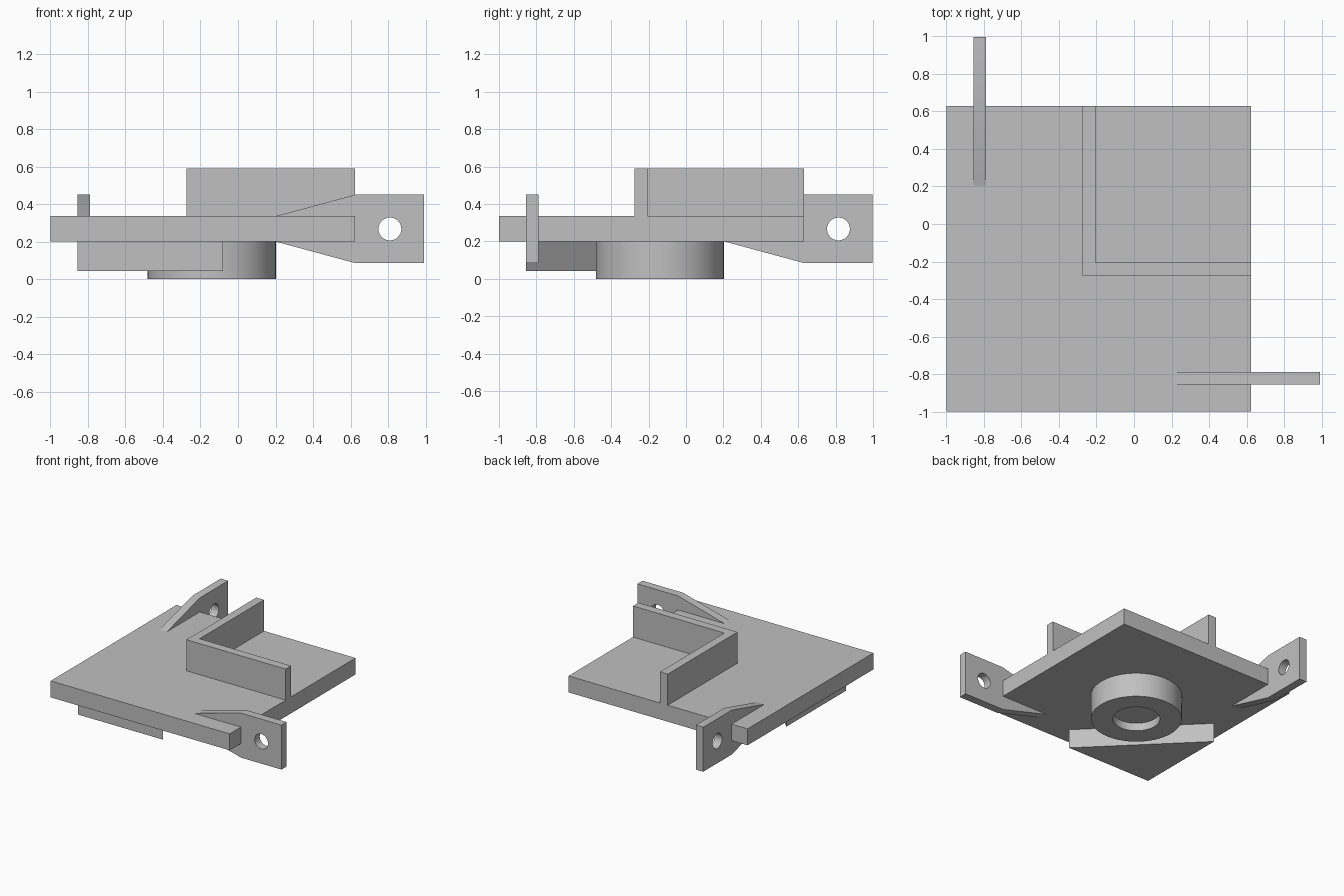
import bpy, bmesh, math
from mathutils import Matrix

cube = bpy.data.objects.get("Cube")
if cube:
    bpy.data.objects.remove(cube, do_unlink=True)

grey = bpy.data.materials.new("plain_grey")
grey.use_nodes = True
GREY = (0.53, 0.53, 0.53, 1)
grey.diffuse_color = GREY
grey.node_tree.nodes["Principled BSDF"].inputs["Base Color"].default_value = GREY


def finish(name, bm):
    """Turn a bmesh into a grey object."""
    bmesh.ops.recalc_face_normals(bm, faces=bm.faces)
    mesh = bpy.data.meshes.new(name)
    bm.to_mesh(mesh)
    bm.free()
    mesh.materials.append(grey)
    obj = bpy.data.objects.new(name, mesh)
    bpy.context.collection.objects.link(obj)
    return obj


def prism(name, outline, low, high, matrix=Matrix()):
    """Extrude a flat outline from low to high, then place it."""
    bm = bmesh.new()
    face = bm.faces.new([bm.verts.new((x, y, low)) for x, y in outline])
    result = bmesh.ops.extrude_face_region(bm, geom=[face])
    top = [v for v in result["geom"] if isinstance(v, bmesh.types.BMVert)]
    bmesh.ops.translate(bm, verts=top, vec=(0, 0, high - low))
    bmesh.ops.transform(bm, matrix=matrix, verts=bm.verts)
    return finish(name, bm)


def drum(name, radius, low, high, x, y, matrix=Matrix()):
    bm = bmesh.new()
    bmesh.ops.create_cone(bm, cap_ends=True, segments=64, radius1=radius, radius2=radius,
                          depth=high - low,
                          matrix=matrix @ Matrix.Translation((x, y, (low + high) / 2)))
    return finish(name, bm)


def cut(target, cutter):
    """Subtract the cutter and smooth the round walls."""
    mod = target.modifiers.new("hole", "BOOLEAN")
    mod.operation = "DIFFERENCE"
    mod.solver = "EXACT"
    mod.object = cutter
    cutter.hide_render = True
    bpy.ops.object.select_all(action="DESELECT")
    target.select_set(True)
    bpy.context.view_layer.objects.active = target
    bpy.ops.object.modifier_apply(modifier=mod.name)
    bpy.data.objects.remove(cutter, do_unlink=True)
    bpy.ops.object.shade_smooth_by_angle(angle=math.radians(30))


# Base plate
END = 0.625
PLATE_LOW, PLATE_TOP = 0.2, 0.335
prism("base_plate", [(-1, -1), (END, -1), (END, END + 0.005), (-1, END + 0.005)],
      PLATE_LOW, PLATE_TOP)

# L-shaped upright wall
OUT, INN = -0.275, -0.205
prism("corner_wall", [(OUT, OUT), (END, OUT), (END, INN), (INN, INN),
                      (INN, END + 0.005), (OUT, END + 0.005)], PLATE_TOP, 0.59)

# Two tapered lugs with pin holes, one along x and one along y
LUG = [(0.2, PLATE_LOW), (END, 0.085), (0.993, 0.085),
       (0.993, 0.45), (END, 0.45), (0.2, PLATE_TOP)]
along_x = Matrix(((1, 0, 0, 0), (0, 0, 1, 0), (0, 1, 0, 0), (0, 0, 0, 1)))
along_y = Matrix(((0, 0, 1, 0), (1, 0, 0, 0.005), (0, 1, 0, 0), (0, 0, 0, 1)))
for name, matrix in (("front_lug", along_x), ("side_lug", along_y)):
    lug = prism(name, LUG, -0.855, -0.788, matrix)
    cut(lug, drum("lug_cutter", 0.061, -1, -0.6, 0.81, 0.267, matrix))

# Triangular block under the corner
prism("corner_block", [(-0.855, -0.855), (-0.08, -0.855), (-0.855, -0.08)], 0.043, PLATE_LOW)

# Round boss underneath with a shallow recess
boss = drum("round_boss", 0.342, 0, PLATE_LOW, -0.14, -0.14)
cut(boss, drum("boss_cutter", 0.178, -0.1, 0.065, -0.14, -0.14))
